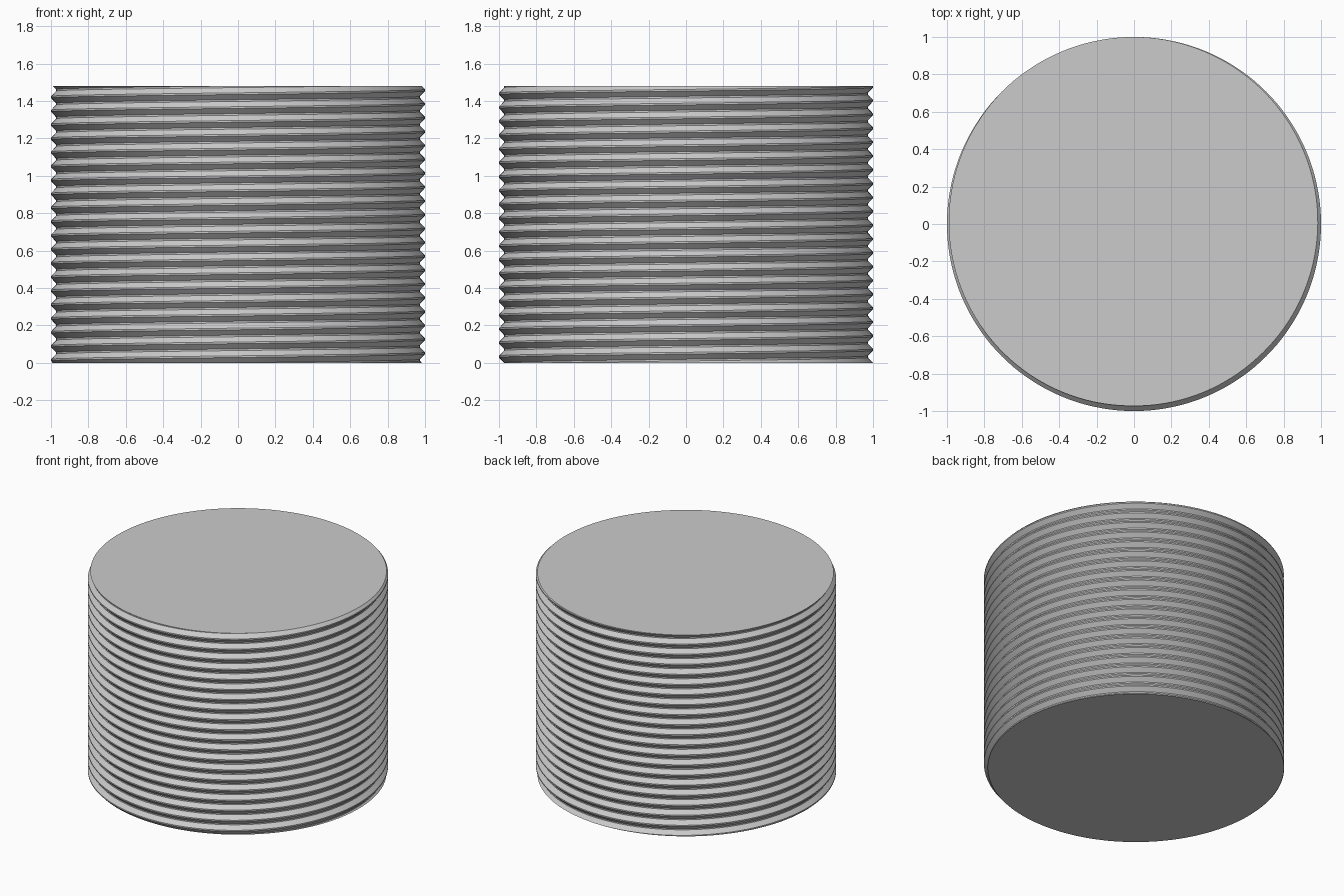
import bpy
import bmesh
import math
from mathutils import Vector

if "Cube" in bpy.data.objects:
    bpy.data.objects.remove(bpy.data.objects["Cube"], do_unlink=True)

HEIGHT = 1.48
CREST, ROOT = 1.0, 0.973          # outer and inner thread radius
PITCH = 0.074
SIDES = 144
PHASE = math.radians(110)         # where a crest meets the top

# One thread period: (height as a share of the pitch, radius)
PROFILE = [(-0.06, CREST), (0.06, CREST), (0.44, ROOT), (0.56, ROOT)]

metal = bpy.data.materials.new("light grey")
metal.use_nodes = True
grey = (0.6, 0.6, 0.6, 1)
metal.diffuse_color = grey
metal.node_tree.nodes["Principled BSDF"].inputs["Base Color"].default_value = grey


def cap(bm, z, up):
    """Trim the thread flat at height z and close it with one face."""
    geom = bm.verts[:] + bm.edges[:] + bm.faces[:]
    cut = bmesh.ops.bisect_plane(
        bm, geom=geom, dist=1e-6, plane_co=Vector((0, 0, z)),
        plane_no=Vector((0, 0, up)), clear_outer=True)["geom_cut"]
    rim = [v for v in cut if isinstance(v, bmesh.types.BMVert)]
    rim.sort(key=lambda v: math.atan2(v.co.y, v.co.x) * up)
    bm.faces.new(rim)


# Right-handed helical thread, longer than needed at both ends
bm = bmesh.new()
turns = int(HEIGHT / PITCH) + 5
start = HEIGHT - PITCH * (turns - 2)
columns = []
for i in range(SIDES):
    a = math.tau * i / SIDES
    lift = start + PITCH * (a - PHASE) / math.tau
    columns.append([
        bm.verts.new((r * math.cos(a), r * math.sin(a), lift + PITCH * (t + h)))
        for t in range(turns) for h, r in PROFILE])

# Across the seam each row joins the row one turn higher
step = len(PROFILE)
for i in range(SIDES):
    here = columns[i]
    there = columns[i + 1] if i + 1 < SIDES else columns[0][step:]
    for k in range(min(len(here), len(there)) - 1):
        bm.faces.new((here[k], there[k], there[k + 1], here[k + 1]))

# Flat ends
cap(bm, HEIGHT, 1)
cap(bm, 0, -1)
bmesh.ops.recalc_face_normals(bm, faces=bm.faces[:])

mesh = bpy.data.meshes.new("threaded_cylinder")
bm.to_mesh(mesh)
bm.free()
mesh.materials.append(metal)
cylinder = bpy.data.objects.new("threaded_cylinder", mesh)
bpy.context.collection.objects.link(cylinder)

bpy.ops.object.select_all(action="DESELECT")
cylinder.select_set(True)
bpy.context.view_layer.objects.active = cylinder
bpy.ops.object.shade_smooth_by_angle(angle=math.radians(25))
